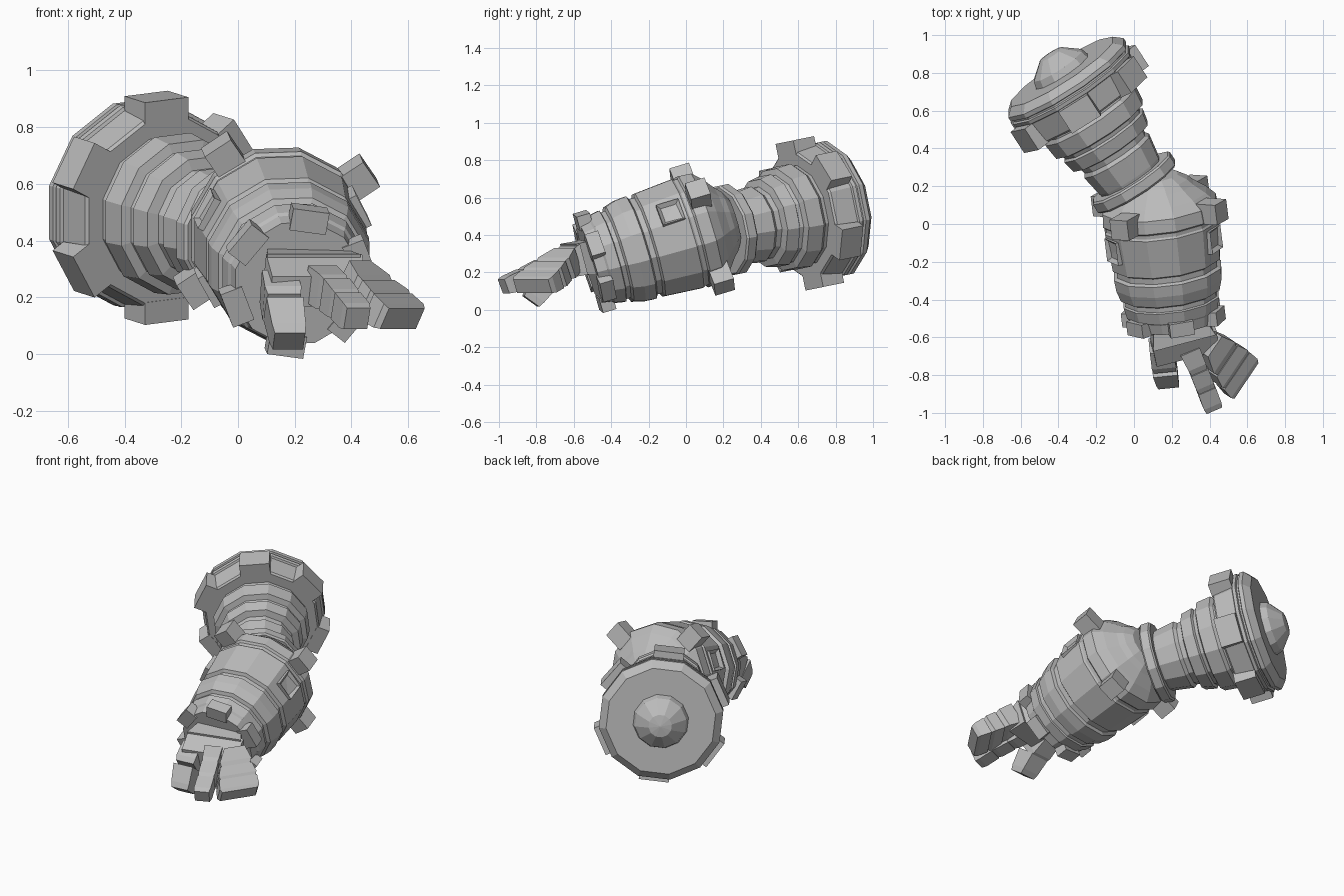
import bpy, bmesh
from math import cos, sin, radians
from mathutils import Vector as V

cube = bpy.data.objects.get("Cube")
if cube:
    bpy.data.objects.remove(cube)

grey = bpy.data.materials.new("plain_grey")
grey.use_nodes = True
colour = (0.5, 0.5, 0.5, 1)
grey.diffuse_color = colour
grey.node_tree.nodes["Principled BSDF"].inputs["Base Color"].default_value = colour


def finish(name, bm):
    bmesh.ops.recalc_face_normals(bm, faces=bm.faces)
    mesh = bpy.data.meshes.new(name)
    bm.to_mesh(mesh)
    bm.free()
    mesh.materials.append(grey)
    ob = bpy.data.objects.new(name, mesh)
    bpy.context.collection.objects.link(ob)
    return ob


class Axis:
    """A limb axis with a sideways and an upward direction across it."""
    def __init__(self, origin, direction):
        self.o, self.d = V(origin), V(direction).normalized()
        x = V((1, 0, 0))
        self.u = (x - self.d * x.dot(self.d)).normalized()
        self.v = self.d.cross(self.u)
        if self.v.z < 0:
            self.v = -self.v

    def radial(self, deg):
        a = radians(deg)
        return self.u * cos(a) + self.v * sin(a)

    def tangent(self, deg):
        return self.radial(deg + 90)

    def point(self, t, r, deg):
        return self.o + self.d * t + self.radial(deg) * r


def lathe(name, axis, profile, sides=12):
    bm = bmesh.new()
    rings = []
    for t, r in profile:
        rings.append([bm.verts.new(axis.point(t, r, 360 * (i + 0.5) / sides))
                      for i in range(sides)])
    for a, b in zip(rings, rings[1:]):
        for i in range(sides):
            j = (i + 1) % sides
            bm.faces.new((a[i], a[j], b[j], b[i]))
    bm.faces.new(rings[0])
    bm.faces.new(rings[-1])
    return finish(name, bm)


def block(bm, c, x, y, z):
    """Box from its centre and three half-edge vectors."""
    vs = {(i, j, k): bm.verts.new(c + x * i + y * j + z * k)
          for i in (-1, 1) for j in (-1, 1) for k in (-1, 1)}
    out = []
    for n in range(3):
        for s in (-1, 1):
            quad = []
            for a, b in ((-1, -1), (1, -1), (1, 1), (-1, 1)):
                key = [a, b]
                key.insert(n, s)
                quad.append(vs[tuple(key)])
            out.append(bm.faces.new(quad))
    return out


def lugs(name, axis, angles, t, length, r0, r1, width):
    bm = bmesh.new()
    for deg in angles:
        block(bm, axis.point(t, (r0 + r1) / 2, deg), axis.tangent(deg) * width / 2,
              axis.d * length / 2, axis.radial(deg) * (r1 - r0) / 2)
    return finish(name, bm)


def frames(name, axis, angles, t, r, size):
    """Square frames with a recessed middle."""
    bm = bmesh.new()
    for deg in angles:
        faces = block(bm, axis.point(t, r, deg), axis.tangent(deg) * size / 2,
                      axis.d * size / 2, axis.radial(deg) * 0.03)
        bm.normal_update()
        out = axis.radial(deg)
        top = max(faces, key=lambda f: f.calc_center_median().dot(out))
        bmesh.ops.inset_region(bm, faces=[top], thickness=size * 0.22)
        bmesh.ops.translate(bm, verts=top.verts, vec=out * -0.02)
    return finish(name, bm)


def hull(name, points):
    bm = bmesh.new()
    for p in points:
        bm.verts.new(p)
    bmesh.ops.convex_hull(bm, input=bm.verts)
    return finish(name, bm)


def section(p, side, up, w, h):
    return [V(p) + side * w / 2 * a + up * h / 2 * b for a in (-1, 1) for b in (-1, 1)]


def finger(name, path, side, sizes):
    """Chain of tapered blocks along a path, with a slight step at each joint."""
    side = V(side).normalized()
    for i in range(len(path) - 1):
        a, b = V(path[i]), V(path[i + 1])
        d = (b - a).normalized()
        up = side.cross(d).normalized()
        (w0, h0), (w1, h1) = sizes[i], sizes[i + 1]
        pts = section(a, side, up, w0, h0) + section(b, side, up, w1 * 0.9, h1 * 0.9)
        pts += section(a.lerp(b, 0.75), side, up, w1, h1 * 1.05)
        hull(f"{name}_{i + 1}", pts)


# Shoulder and upper arm
upper = Axis((0, 0.22, 0.425), (-0.54, 0.83, 0.17))
lathe("upper_arm", upper, [(-0.02, 0.17), (0.05, 0.19), (0.17, 0.21), (0.19, 0.195),
                           (0.22, 0.2), (0.23, 0.24), (0.3, 0.255), (0.31, 0.24),
                           (0.33, 0.245), (0.34, 0.28), (0.43, 0.29), (0.45, 0.275),
                           (0.48, 0.275)])
lathe("shoulder_disc", upper, [(0.47, 0.335), (0.48, 0.345), (0.6, 0.36), (0.605, 0.372),
                               (0.625, 0.375), (0.63, 0.36), (0.64, 0.36), (0.645, 0.375),
                               (0.67, 0.375), (0.71, 0.33)])
lathe("shoulder_cap", upper, [(0.7, 0.17), (0.75, 0.155), (0.82, 0.07), (0.83, 0.005)])
lugs("shoulder_lugs", upper, [90, 34, -30, -90, 210, 150], 0.535, 0.135, 0.32, 0.4, 0.18)

# Elbow plate
lathe("elbow_plate", upper, [(-0.035, 0.24), (-0.025, 0.25), (0.025, 0.25), (0.035, 0.24)])

# Forearm with bands and cuff
fore = Axis((0.12, 0.21, 0.468), (0.12, -0.95, -0.285))
lathe("forearm", fore, [(-0.05, 0.12), (-0.02, 0.17), (0.01, 0.2), (0.06, 0.265),
                        (0.11, 0.312), (0.18, 0.318), (0.19, 0.305), (0.21, 0.305),
                        (0.22, 0.312), (0.43, 0.295), (0.44, 0.275), (0.47, 0.275),
                        (0.48, 0.295), (0.54, 0.29), (0.6, 0.272), (0.61, 0.25),
                        (0.635, 0.25), (0.64, 0.262), (0.7, 0.25), (0.71, 0.24),
                        (0.765, 0.23)])
lugs("forearm_lugs", fore, [33, 123, 213, 303], 0.13, 0.11, 0.27, 0.395, 0.11)
lugs("cuff_lugs", fore, range(20, 380, 60), 0.735, 0.075, 0.19, 0.27, 0.13)
frames("forearm_frames", fore, [26, 152, 208], 0.3, 0.285, 0.125)

# Palm
up = V((0.1, -0.25, 0.96)).normalized()
across = V((0.95, 0.25, 0)).normalized()
hull("wrist", section((0.22, -0.48, 0.28), across, up, 0.26, 0.2)
     + section((0.26, -0.61, 0.27), across, up, 0.34, 0.17))
hull("palm", section((0.26, -0.59, 0.27), across, up, 0.35, 0.17)
     + section((0.28, -0.7, 0.22), across, up, 0.34, 0.11))

# Fingers and thumb
finger("broad_finger", [(0.4, -0.63, 0.27), (0.47, -0.71, 0.21), (0.525, -0.765, 0.165),
                        (0.58, -0.82, 0.125)], (0.56, 0.83, 0),
       [(0.13, 0.14), (0.2, 0.12), (0.24, 0.11), (0.25, 0.09)])
finger("narrow_finger", [(0.29, -0.66, 0.25), (0.34, -0.77, 0.21), (0.38, -0.87, 0.17),
                         (0.42, -0.975, 0.125)], (0.92, 0.4, 0),
       [(0.11, 0.13), (0.1, 0.12), (0.1, 0.1), (0.1, 0.09)])
finger("thumb", [(0.14, -0.64, 0.24), (0.16, -0.75, 0.16), (0.18, -0.83, 0.045)],
       (1, 0.1, 0), [(0.12, 0.14), (0.13, 0.14), (0.12, 0.11)])
